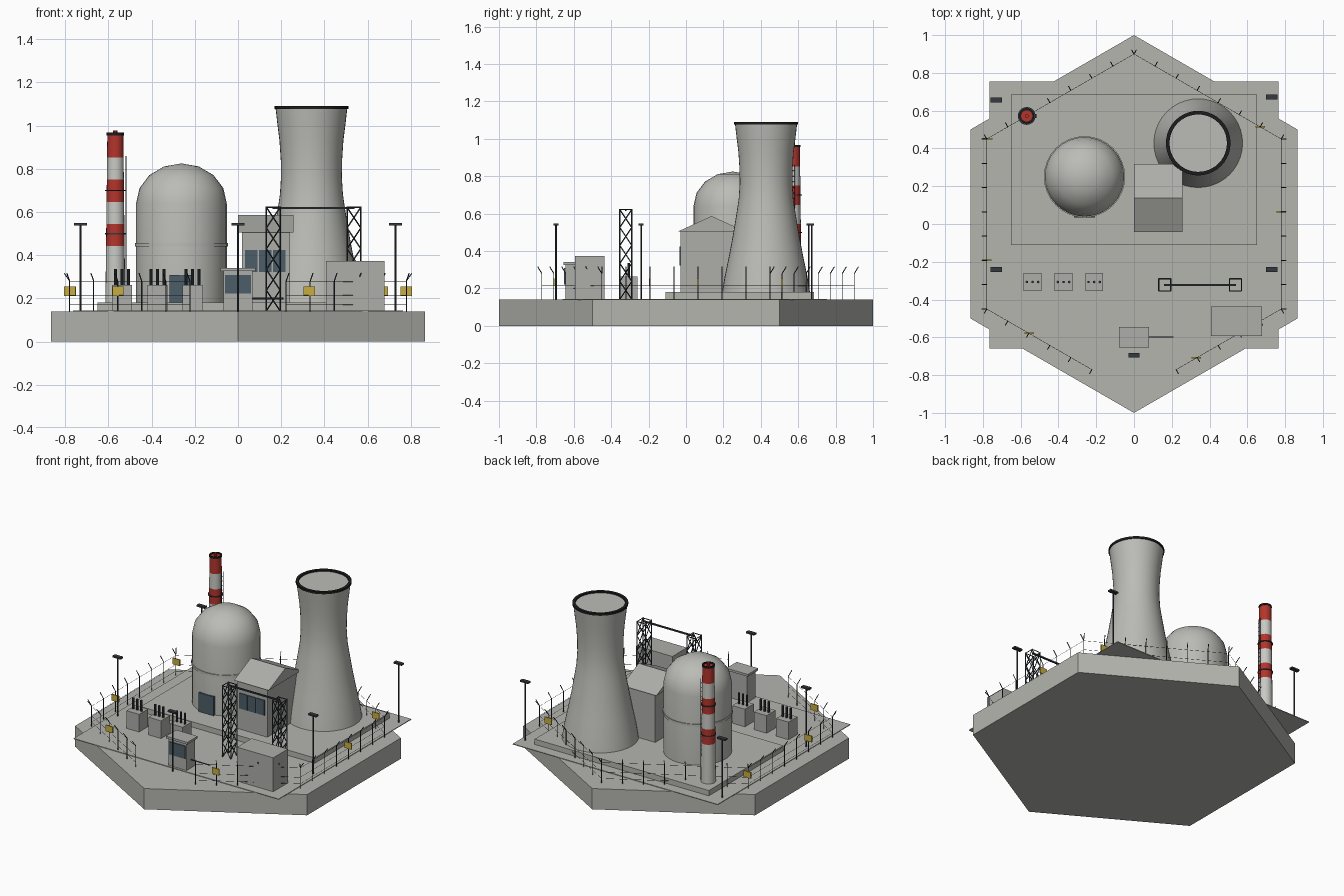
import bpy, bmesh, math
from mathutils import Vector, Matrix

if "Cube" in bpy.data.objects:
    bpy.data.objects.remove(bpy.data.objects["Cube"])


def mat(name, r, g, b):
    m = bpy.data.materials.new(name)
    m.diffuse_color = (r, g, b, 1)
    m.use_nodes = True
    m.node_tree.nodes["Principled BSDF"].inputs["Base Color"].default_value = m.diffuse_color
    return m


CONCRETE = mat("concrete_grey", 0.46, 0.46, 0.43)
SHELL = mat("shell_grey", 0.50, 0.50, 0.47)
WHITE = mat("stripe_white", 0.58, 0.58, 0.55)
RED = mat("stripe_red", 0.45, 0.035, 0.025)
STEEL = mat("dark_steel", 0.035, 0.042, 0.05)
BLACK = mat("rim_black", 0.012, 0.012, 0.012)
GLASS = mat("window_blue", 0.07, 0.11, 0.14)
YELLOW = mat("sign_yellow", 0.58, 0.42, 0.05)
METAL = mat("equipment_grey", 0.42, 0.42, 0.40)


def finish(name, bm, mats, smooth=False):
    bmesh.ops.recalc_face_normals(bm, faces=bm.faces)
    me = bpy.data.meshes.new(name)
    bm.to_mesh(me)
    bm.free()
    for m in mats:
        me.materials.append(m)
    ob = bpy.data.objects.new(name, me)
    bpy.context.collection.objects.link(ob)
    if smooth:
        bpy.ops.object.select_all(action='DESELECT')
        ob.select_set(True)
        bpy.context.view_layer.objects.active = ob
        bpy.ops.object.shade_smooth_by_angle(angle=math.radians(35))
    return ob


def add_box(bm, x0, x1, y0, y1, z0, z1):
    m = Matrix.Translation(((x0 + x1) / 2, (y0 + y1) / 2, (z0 + z1) / 2)) @ \
        Matrix.Diagonal((x1 - x0, y1 - y0, z1 - z0, 1))
    bmesh.ops.create_cube(bm, size=1, matrix=m)


def boxes(name, material, *dims):
    bm = bmesh.new()
    for d in dims:
        add_box(bm, *d)
    return finish(name, bm, [material])


def add_rod(bm, a, b, r, n=6):
    a, b = Vector(a), Vector(b)
    d = b - a
    m = Matrix.Translation((a + b) / 2) @ d.to_track_quat('Z', 'Y').to_matrix().to_4x4()
    bmesh.ops.create_cone(bm, cap_ends=True, segments=n, radius1=r, radius2=r, depth=d.length, matrix=m)


def rods(name, material, segs, r, n=6):
    bm = bmesh.new()
    for a, b in segs:
        add_rod(bm, a, b, r, n)
    return finish(name, bm, [material])


def lathe(name, mats, cx, cy, prof, n=32, rule=None, smooth=True, closed=False):
    """Turn a profile of (radius, z) points; closed joins last ring to first."""
    bm = bmesh.new()
    rings = [[bm.verts.new((cx + r * math.cos(t * math.tau / n), cy + r * math.sin(t * math.tau / n), z))
              for t in range(n)] for r, z in prof]
    pairs = list(zip(rings, rings[1:])) + ([(rings[-1], rings[0])] if closed else [])
    for lo, hi in pairs:
        for i in range(n):
            j = (i + 1) % n
            f = bm.faces.new((lo[i], lo[j], hi[j], hi[i]))
            if rule:
                f.material_index = rule(f.calc_center_median().z)
    if not closed:
        bm.faces.new(rings[0])
        bm.faces.new(rings[-1])
    bmesh.ops.remove_doubles(bm, verts=bm.verts, dist=0.0004)
    return finish(name, bm, mats, smooth)


def band(name, material, cx, cy, r0, r1, z0, z1, n=32):
    return lathe(name, [material], cx, cy, [(r0, z0), (r1, z0), (r1, z1), (r0, z1)], n, closed=True)


# Ground: hexagonal base, thin yard plate, raised plinth
bm = bmesh.new()
bmesh.ops.create_cone(bm, cap_ends=True, segments=6, radius1=1, radius2=1, depth=0.14,
                      matrix=Matrix.Translation((0, 0, 0.07)))
if max(v.co.x for v in bm.verts) > 0.95:  # points must face front and back
    bmesh.ops.rotate(bm, verts=bm.verts, matrix=Matrix.Rotation(math.pi / 6, 3, 'Z'))
finish("hexagon_base", bm, [CONCRETE])
boxes("yard_plate", CONCRETE, (-0.765, 0.765, -0.66, 0.755, 0.139, 0.144))
boxes("plinth", CONCRETE, (-0.65, 0.65, -0.11, 0.685, 0.14, 0.18))

# Reactor: cylinder with faceted dome, band and door
RX, RY = -0.262, 0.25
dome = [(0.21 * math.cos(a), 0.64 + 0.185 * math.sin(a)) for a in [k * math.pi / 8 for k in range(4)]]
lathe("reactor_building", [SHELL], RX, RY, [(0.21, 0.18)] + dome + [(0.0001, 0.825)])
band("reactor_band", SHELL, RX, RY, 0.205, 0.215, 0.44, 0.456)
boxes("reactor_door", GLASS, (-0.318, -0.206, 0.034, 0.065, 0.18, 0.308))

# Cooling tower with dark rim
TX, TY = 0.34, 0.428
lathe("cooling_tower", [SHELL], TX, TY,
      [(0.235, 0.18), (0.222, 0.26), (0.199, 0.37), (0.178, 0.48), (0.158, 0.60), (0.146, 0.68),
       (0.141, 0.76), (0.142, 0.84), (0.148, 0.93), (0.158, 1.01), (0.166, 1.08)], 40)
band("cooling_tower_rim", BLACK, TX, TY, 0.152, 0.171, 1.076, 1.09, 40)

# Chimney: striped by height, with cap, platforms and ladder
CX, CY = -0.568, 0.572
cuts = [0.18, 0.443, 0.545, 0.647, 0.75, 0.852, 0.96]
lathe("chimney", [WHITE, RED], CX, CY, [(0.046 - 0.009 * (z - 0.18) / 0.78, z) for z in cuts], 20,
      rule=lambda z: sum(z > c for c in cuts[1:]) % 2)
for ob in [bpy.data.objects["chimney"]]:
    for p in ob.data.polygons:
        if p.normal.z > 0.9:
            p.material_index = 1
band("chimney_cap", BLACK, CX, CY, 0.03, 0.040, 0.955, 0.967, 20)
lathe("chimney_tip", [RED], CX, CY, [(0.010, 0.955), (0.010, 0.978)], 10)
for i, z in enumerate((0.50, 0.70)):
    band("chimney_platform_%d" % i, STEEL, CX, CY, 0.036, 0.047, z - 0.003, z + 0.003, 20)
lx = CX + 0.049
rods("chimney_ladder", STEEL,
     [((lx, CY + s, 0.18), (lx, CY + s, 0.86)) for s in (-0.01, 0.01)] +
     [((lx, CY - 0.01, 0.2 + 0.03 * k), (lx, CY + 0.01, 0.2 + 0.03 * k)) for k in range(22)], 0.0018, 4)

# Turbine hall: walls, gable roof with ridge along x, front windows
boxes("turbine_hall", METAL, (0.018, 0.24, -0.03, 0.303, 0.14, 0.508))
bm = bmesh.new()
ends = [[bm.verts.new((x, y, z)) for y, z in ((-0.042, 0.505), (0.317, 0.505), (0.137, 0.587))]
        for x in (0.0, 0.258)]
for e in ends:
    bm.faces.new(e)
for i in range(3):
    j = (i + 1) % 3
    bm.faces.new((ends[0][i], ends[0][j], ends[1][j], ends[1][i]))
finish("turbine_hall_roof", bm, [METAL])
boxes("turbine_hall_windows", GLASS,
      *[(0.032 + 0.065 * k, 0.091 + 0.065 * k, -0.036, -0.029, 0.322, 0.425) for k in range(3)])

# Transformers with three bushings each
for i, x in enumerate((-0.537, -0.373, -0.211)):
    boxes("transformer_%d" % i, METAL, (x - 0.047, x + 0.047, -0.355, -0.26, 0.14, 0.263))
    rods("transformer_bushings_%d" % i, STEEL,
         [((x + s, -0.307, 0.26), (x + s, -0.307, 0.336)) for s in (-0.03, 0, 0.03)], 0.007, 8)

# Power gantry: two lattice towers and a beam
W, P = 0.032, 5
GY = -0.322
for i, x in enumerate((0.163, 0.537)):
    c = [(x + sx * W, GY + sy * W) for sx, sy in ((-1, -1), (1, -1), (1, 1), (-1, 1))]
    zs = [0.142 + 0.48 * k / P for k in range(P + 1)]
    segs = [((*p, 0.142), (*p, 0.626)) for p in c]
    for k in range(4):
        p, q = c[k], c[(k + 1) % 4]
        segs.append(((*p, zs[-1]), (*q, zs[-1])))
        for z0, z1 in zip(zs, zs[1:]):
            segs += [((*p, z0), (*q, z1)), ((*q, z0), (*p, z1))]
    rods("gantry_tower_%d" % i, STEEL, segs, 0.0032, 4)
boxes("gantry_beam", STEEL, (0.16, 0.54, GY - 0.005, GY + 0.005, 0.615, 0.624))

# Store block and guard house with barrier
boxes("store_building", METAL, (0.408, 0.678, -0.593, -0.437, 0.14, 0.373))
boxes("guard_house", METAL, (-0.068, 0.068, -0.645, -0.555, 0.14, 0.33))
boxes("guard_house_roof", METAL, (-0.08, 0.08, -0.655, -0.545, 0.326, 0.341))
boxes("guard_house_window", GLASS, (-0.06, 0.06, -0.651, -0.644, 0.222, 0.308))
rods("barrier_arm", STEEL, [((0.068, -0.598, 0.20), (0.21, -0.598, 0.20))], 0.004)

# Lamp posts
for i, (x, y) in enumerate(((-0.73, 0.657), (0.73, 0.672), (-0.73, -0.24), (0.73, -0.24), (0, -0.695))):
    rods("lamp_post_%d" % i, STEEL, [((x, y, 0.14), (x, y, 0.54))], 0.0045, 8)
    boxes("lamp_head_%d" % i, STEEL, (x - 0.03, x + 0.03, y - 0.013, y + 0.013, 0.537, 0.548))

# Fence: hexagon ring with a gate gap at the front, posts lean outward at the top
H = 0.9 * math.sqrt(3) / 2
path = [(-0.223, -0.771), (-H, -0.45), (-H, 0.45), (0, 0.9), (H, 0.45), (H, -0.45), (0.223, -0.771)]
posts, wires = [], []
for k, (a, b) in enumerate(zip(path, path[1:])):
    a, b = Vector(a), Vector(b)
    out = Vector((-(b - a).y, (b - a).x)).normalized() * 0.025
    n = 5 if k in (0, 5) else 7
    for i in range(n + 1):
        p = a.lerp(b, i / n)
        posts += [((*p, 0.14), (*p, 0.28)), ((*p, 0.28), (*(p + out), 0.316))]
    wires += [((*a, z), (*b, z)) for z in (0.17, 0.214, 0.293 - 0.016)]
rods("fence_posts", STEEL, posts, 0.0026, 5)
rods("fence_wires", STEEL, wires, 0.001, 4)

# Warning signs, one on each fence side
for i, (x, y) in enumerate(((-0.555, -0.578), (-H, -0.193), (-0.775, 0.452),
                            (0.668, 0.514), (H, 0.064), (0.33, -0.708))):
    boxes("warning_sign_%d" % i, YELLOW, (x - 0.026, x + 0.026, y - 0.004, y + 0.004, 0.212, 0.254))
